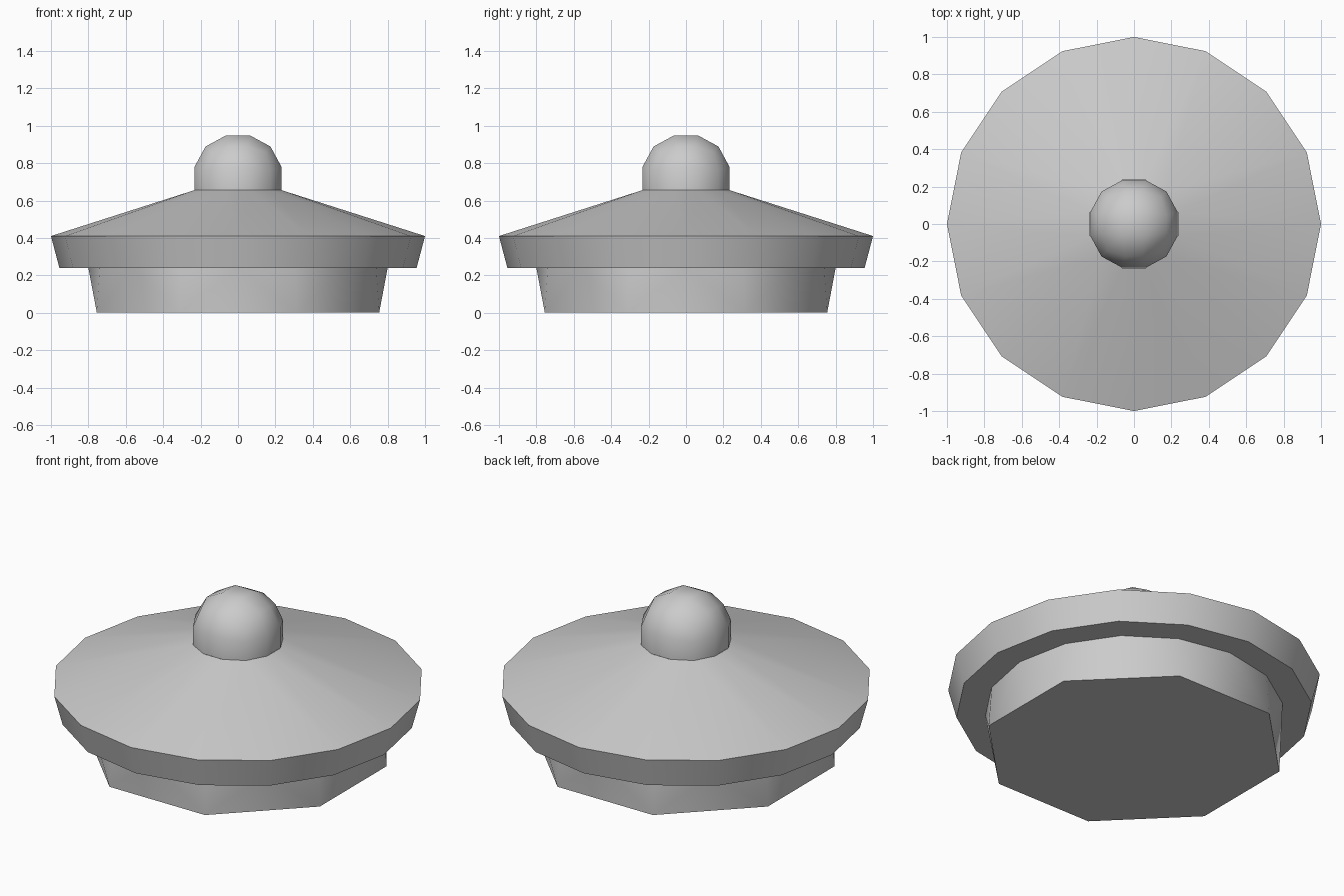
import bpy
import bmesh
from math import cos, sin, tan, pi, radians

cube = bpy.data.objects.get("Cube")
if cube:
    bpy.data.objects.remove(cube, do_unlink=True)

grey = bpy.data.materials.new("plain grey")
tone = (0.6, 0.6, 0.6, 1)
grey.diffuse_color = tone
grey.use_nodes = True
grey.node_tree.nodes["Principled BSDF"].inputs["Base Color"].default_value = tone

RIM_LOW, RIM_HIGH, ROOF_TOP = 0.24, 0.41, 0.655
KNOB_MID = 0.715


def ring(bm, sides, radius, z, turn=0.0):
    """Regular polygon of vertices, first corner turned from +x."""
    angles = [turn + 2 * pi * i / sides for i in range(sides)]
    return [bm.verts.new((radius * cos(a), radius * sin(a), z)) for a in angles]


def hull_band(bm, low, high, keep_floor=False):
    """Wrap two rings of different counts, dropping the hidden caps."""
    before = set(bm.faces)
    bmesh.ops.convex_hull(bm, input=low + high)
    low, high = set(low), set(high)
    caps = [f for f in bm.faces if f not in before
            and (set(f.verts) <= high or (not keep_floor and set(f.verts) <= low))]
    bmesh.ops.delete(bm, geom=caps, context='FACES_ONLY')


def quad_band(bm, low, high):
    n = len(low)
    for i in range(n):
        j = (i + 1) % n
        bm.faces.new((low[i], low[j], high[j], high[i]))


def finish(bm, name):
    mesh = bpy.data.meshes.new(name)
    bm.to_mesh(mesh)
    bm.free()
    mesh.materials.append(grey)
    obj = bpy.data.objects.new(name, mesh)
    bpy.context.collection.objects.link(obj)
    bpy.ops.object.select_all(action='DESELECT')
    obj.select_set(True)
    bpy.context.view_layer.objects.active = obj
    bpy.ops.object.shade_smooth_by_angle(angle=radians(50))


# Base: octagonal foot blending into a sixteen-sided collar
bm = bmesh.new()
foot = ring(bm, 8, 0.817, 0, pi / 8)
collar = ring(bm, 16, 0.8, RIM_LOW)
hull_band(bm, foot, collar, keep_floor=True)
bmesh.ops.recalc_face_normals(bm, faces=bm.faces)
finish(bm, "base")

# Lid: flat underside, flared rim and shallow roof up to the knob
bm = bmesh.new()
inner = ring(bm, 16, 0.8, RIM_LOW)
lower = ring(bm, 16, 0.955, RIM_LOW)
upper = ring(bm, 16, 1.0, RIM_HIGH)
neck = ring(bm, 12, 0.2425, ROOF_TOP, pi / 12)
quad_band(bm, inner, lower)
quad_band(bm, lower, upper)
hull_band(bm, upper, neck)
bmesh.ops.recalc_face_normals(bm, faces=bm.faces)
finish(bm, "lid")

# Knob: evenly spaced cube sphere with its hidden underside removed
bm = bmesh.new()
bmesh.ops.create_cube(bm, size=2)
bmesh.ops.subdivide_edges(bm, edges=bm.edges, cuts=2, use_grid_fill=True)
for v in bm.verts:
    v.co = [tan(c * pi / 4) for c in v.co]
    v.co = v.co.normalized() * 0.25
bmesh.ops.delete(bm, geom=[v for v in bm.verts if v.co.z < -0.1], context='VERTS')
for v in bm.verts:
    v.co.z += KNOB_MID
    if v.co.z < KNOB_MID:
        v.co.z = ROOF_TOP
finish(bm, "knob")
